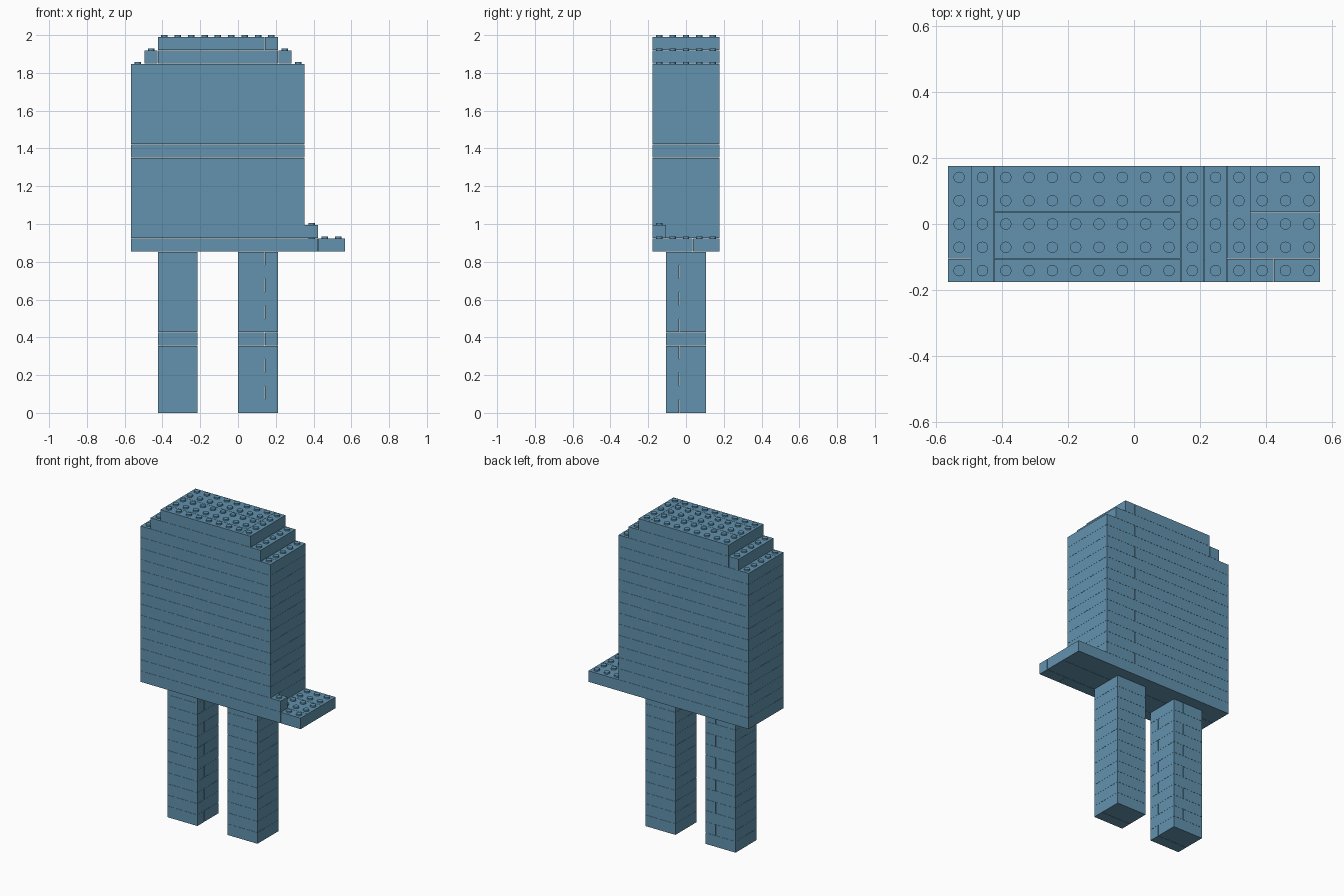
import bpy
import bmesh
from mathutils import Matrix, Vector

PITCH = 0.0708       # stud spacing
LAYER = 0.0711       # brick height
GAP = 0.0008         # half of the seam between bricks
STUD_R, STUD_H = 0.0172, 0.0092

cube = bpy.data.objects.get("Cube")
if cube:
    bpy.data.objects.remove(cube, do_unlink=True)

blue = bpy.data.materials.new("dusty blue")
colour = (0.122, 0.287, 0.423, 1)
blue.diffuse_color = colour
blue.use_nodes = True
blue.node_tree.nodes["Principled BSDF"].inputs["Base Color"].default_value = colour

tops = {}            # highest layer on each grid cell


def grid(col, row, layer):
    return Vector(((col - 8) * PITCH, (row - 2.5) * PITCH, layer * LAYER))


def brick(bm, layer, c0, c1, r0, r1):
    """Add one block spanning columns c0..c1 and rows r0..r1."""
    seam = Vector((GAP, GAP, GAP / 2))
    low = grid(c0, r0, layer) + seam
    high = grid(c1, r1, layer + 1) - seam
    if layer == 0:
        low.z = 0
    size = Matrix.Diagonal((*(high - low), 1))
    bmesh.ops.create_cube(bm, size=1, matrix=Matrix.Translation((low + high) / 2) @ size)
    for c in range(c0, c1):
        for r in range(r0, r1):
            tops[c, r] = max(tops.get((c, r), 0), layer + 1)


def finish(bm, name):
    mesh = bpy.data.meshes.new(name)
    bm.to_mesh(mesh)
    bm.free()
    mesh.materials.append(blue)
    obj = bpy.data.objects.new(name, mesh)
    bpy.context.collection.objects.link(obj)
    return obj


# Legs: square towers whose seams turn on every other layer
for name, c in (("right_leg", 2), ("left_leg", 8)):
    bm = bmesh.new()
    for layer in range(12):
        if layer % 2:
            brick(bm, layer, c, c + 2, 1, 4)
            brick(bm, layer, c + 2, c + 3, 1, 4)
        else:
            brick(bm, layer, c, c + 3, 1, 2)
            brick(bm, layer, c, c + 3, 2, 4)
    finish(bm, name)

# Base slab with the ledge sticking out to one side
bm = bmesh.new()
brick(bm, 12, 0, 14, 0, 1)
brick(bm, 12, 14, 16, 0, 1)
brick(bm, 12, 0, 16, 1, 3)
brick(bm, 12, 0, 16, 3, 5)
finish(bm, "base_slab")

# Body walls
bm = bmesh.new()
for layer in range(13, 26):
    brick(bm, layer, 0, 12, 0, 1)
    brick(bm, layer, 12, 14 if layer == 13 else 13, 0, 1)
    brick(bm, layer, 12, 13, 1, 5)
    if layer % 2:
        brick(bm, layer, 0, 10, 1, 5)
        brick(bm, layer, 10, 12, 1, 5)
    else:
        brick(bm, layer, 0, 12, 1, 5)
finish(bm, "body")

# Stepped top
bm = bmesh.new()
brick(bm, 26, 1, 2, 0, 5)
brick(bm, 26, 2, 11, 0, 5)
brick(bm, 26, 11, 12, 0, 5)
for r0, r1 in ((0, 1), (1, 3), (3, 5)):
    brick(bm, 27, 2, 10, r0, r1)
brick(bm, 27, 10, 11, 0, 5)
finish(bm, "stepped_top")

# Studs on every exposed upper face
bm = bmesh.new()
for (c, r), layer in tops.items():
    centre = grid(c + 0.5, r + 0.5, layer) + Vector((0, 0, STUD_H / 2 - GAP / 2))
    bmesh.ops.create_cone(bm, cap_ends=True, segments=20, radius1=STUD_R, radius2=STUD_R,
                          depth=STUD_H + GAP, matrix=Matrix.Translation(centre))
studs = finish(bm, "studs")
bpy.ops.object.select_all(action="DESELECT")
studs.select_set(True)
bpy.context.view_layer.objects.active = studs
bpy.ops.object.shade_smooth_by_angle()
